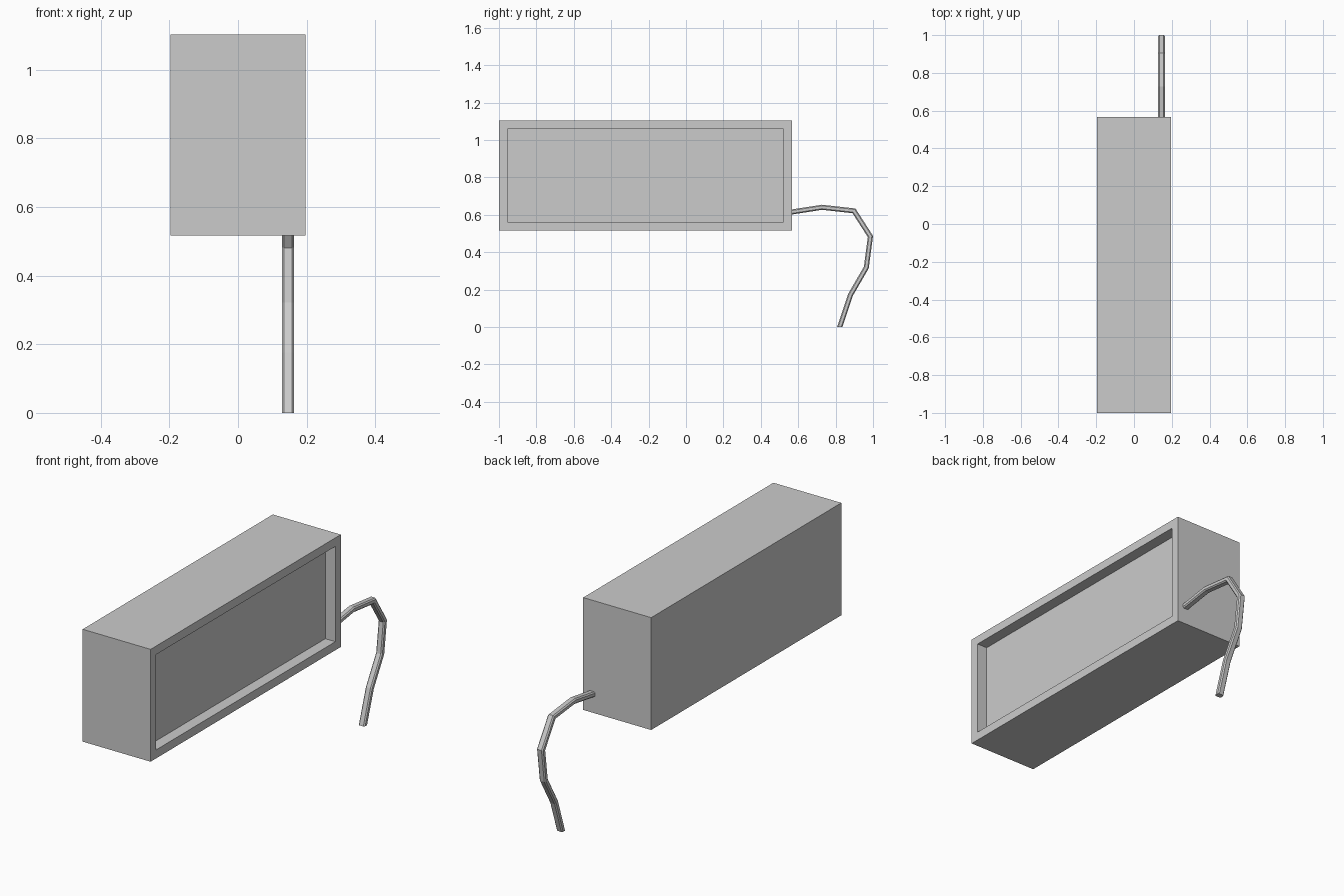
import bpy, bmesh
from mathutils import Vector

if "Cube" in bpy.data.objects:
    bpy.data.objects.remove(bpy.data.objects["Cube"])


def finish(name, bm):
    bmesh.ops.recalc_face_normals(bm, faces=bm.faces)
    mesh = bpy.data.meshes.new(name)
    bm.to_mesh(mesh)
    bm.free()
    obj = bpy.data.objects.new(name, mesh)
    bpy.context.collection.objects.link(obj)
    return obj


# Long box casing with a recessed panel in its right side
X0, X1 = -0.196, 0.196
Y0, Y1 = -1.0, 0.567
Z0, Z1 = 0.517, 1.103
BORDER, DEPTH = 0.063, 0.058

bm = bmesh.new()
bmesh.ops.create_cube(bm, size=1)
bmesh.ops.scale(bm, vec=(X1 - X0, Y1 - Y0, Z1 - Z0), verts=bm.verts)
bmesh.ops.translate(bm, vec=(0, (Y0 + Y1) / 2, (Z0 + Z1) / 2), verts=bm.verts)
bm.normal_update()
side = max(bm.faces, key=lambda f: f.normal.x)
bmesh.ops.inset_region(bm, faces=[side], thickness=BORDER)
panel = bmesh.ops.extrude_discrete_faces(bm, faces=[side])["faces"][0]
bmesh.ops.translate(bm, vec=(-DEPTH, 0, 0), verts=panel.verts)
finish("casing", bm)

# Drooping low-poly cable: chamfered section swept along a y/z path with mitres
CABLE_X = 0.1455
path = [Vector(p) for p in ((0.560, 0.614), (0.727, 0.640), (0.898, 0.621),
                            (0.986, 0.484), (0.964, 0.318), (0.879, 0.171),
                            (0.822, 0.0))]
HW, HH, C = 0.0178, 0.0135, 0.006
section = [(HW, HH - C), (HW - C, HH), (C - HW, HH), (-HW, HH - C),
           (-HW, C - HH), (C - HW, -HH), (HW - C, -HH), (HW, C - HH)]

bm = bmesh.new()
rings = []
last = len(path) - 1
for i, p in enumerate(path):
    d_in = (path[max(i, 1)] - path[max(i, 1) - 1]).normalized()
    d_out = (path[min(i, last - 1) + 1] - path[min(i, last - 1)]).normalized()
    n_in = Vector((-d_in.y, d_in.x))
    n_out = Vector((-d_out.y, d_out.x))
    mitre = (n_in + n_out).normalized()
    if i == 0:
        mitre = Vector((0, 1))      # flush with the casing end
    elif i == last:
        mitre = Vector((1, 0))      # flat on the ground
    mitre = mitre / mitre.dot(n_in)
    rings.append([bm.verts.new((CABLE_X + a, p.x + mitre.x * b, p.y + mitre.y * b))
                  for a, b in section])
n = len(section)
for r, s in zip(rings, rings[1:]):
    for j in range(n):
        k = (j + 1) % n
        bm.faces.new((r[j], r[k], s[k], s[j]))
bm.faces.new(rings[0])
bm.faces.new(rings[-1])
finish("cable", bm)
